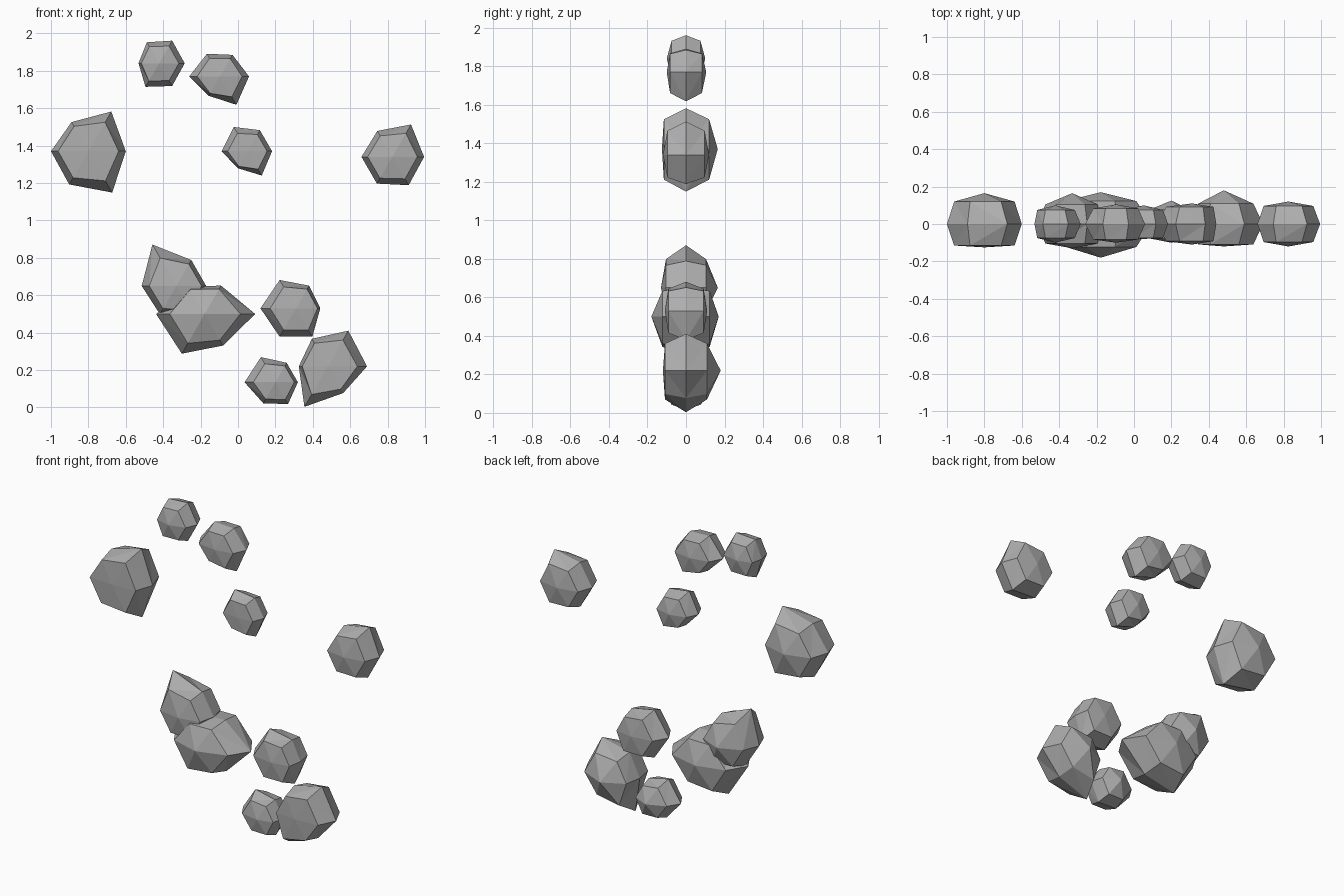
import bpy, bmesh, math

if "Cube" in bpy.data.objects:
    bpy.data.objects.remove(bpy.data.objects["Cube"])

grey = bpy.data.materials.new("stone_grey")
grey.diffuse_color = (0.42, 0.42, 0.42, 1)
grey.use_nodes = True
grey.node_tree.nodes["Principled BSDF"].inputs["Base Color"].default_value = grey.diffuse_color

# name, centre x, centre z, front depth, back depth, six outline radii (every 60 degrees)
rocks = [
    ("large_left_rock", -0.80, 1.37, 0.125, 0.165, (.20, .245, .18, .20, .205, .255)),
    ("right_rock", 0.825, 1.34, 0.12, 0.12, (.17, .20, .16, .165, .165, .175)),
    ("top_left_rock", -0.422, 1.84, 0.10, 0.10, (.137, .14, .13, .11, .145, .14)),
    ("top_rock", -0.096, 1.77, 0.10, 0.105, (.155, .133, .14, .165, .12, .175)),
    ("small_middle_rock", 0.052, 1.37, 0.08, 0.10, (.13, .13, .15, .14, .105, .15)),
    ("spiked_rock", -0.33, 0.65, 0.13, 0.165, (.16, .16, .255, .185, .175, .18)),
    ("large_lower_rock", -0.178, 0.50, 0.18, 0.17, (.27, .175, .17, .26, .245, .195)),
    ("lower_middle_rock", 0.31, 0.53, 0.11, 0.11, (.13, .14, .175, .19, .175, .175)),
    ("large_bottom_rock", 0.48, 0.22, 0.12, 0.18, (.21, .22, .17, .155, .25, .165)),
    ("small_bottom_rock", 0.20, 0.135, 0.10, 0.125, (.12, .12, .155, .165, .13, .135)),
]


def add_rock(name, cx, cz, front, back, radii):
    mean = sum(radii) / 6
    bm = bmesh.new()

    def ring(scale, y, even):
        # inner rings follow the outline, evened out toward the mean radius
        out = []
        for i, r in enumerate(radii):
            a = math.radians(60 * i)
            rr = scale * (r + (mean - r) * even)
            out.append(bm.verts.new((cx + rr * math.cos(a), y, cz + rr * math.sin(a))))
        return out

    middle = ring(1.0, 0.0, 0.0)
    for depth, sign in ((front, -1), (back, 1)):
        side = ring(0.78, sign * min(0.56 * mean, 0.92 * depth), 0.5)
        pole = bm.verts.new((cx, sign * depth, cz))
        for i in range(6):
            j = (i + 1) % 6
            bm.faces.new((middle[i], middle[j], side[j]))
            bm.faces.new((middle[i], side[j], side[i]))
            bm.faces.new((side[i], side[j], pole))
    bmesh.ops.recalc_face_normals(bm, faces=bm.faces[:])
    mesh = bpy.data.meshes.new(name)
    bm.to_mesh(mesh)
    bm.free()
    mesh.materials.append(grey)
    bpy.context.collection.objects.link(bpy.data.objects.new(name, mesh))


for rock in rocks:
    add_rock(*rock)
